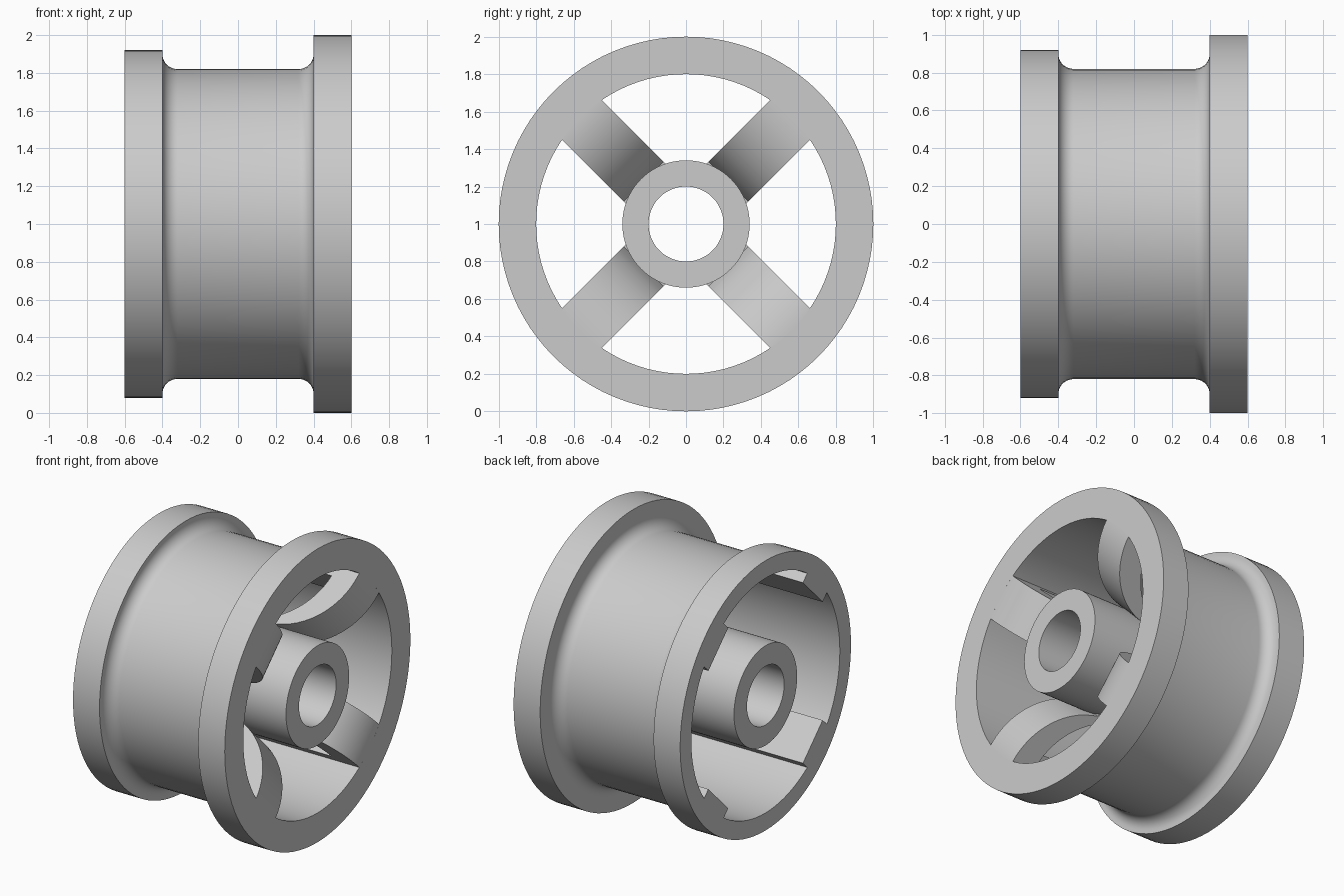
import bpy
import bmesh
import math
from mathutils import Matrix, Vector

cube = bpy.data.objects.get("Cube")
if cube:
    bpy.data.objects.remove(cube, do_unlink=True)

grey = bpy.data.materials.new("plain grey")
grey.use_nodes = True
colour = (0.6, 0.6, 0.6, 1)
grey.diffuse_color = colour
grey.node_tree.nodes["Principled BSDF"].inputs["Base Color"].default_value = colour

AXLE = Vector((0, 0, 1))
HALF = 0.6          # half the wheel width
BORE = 0.8          # inside radius of the rim
HUB = 0.34          # outside radius of the hub
SEGMENTS = 96


def finish(name, bm):
    bmesh.ops.recalc_face_normals(bm, faces=bm.faces)
    mesh = bpy.data.meshes.new(name)
    bm.to_mesh(mesh)
    bm.free()
    mesh.materials.append(grey)
    obj = bpy.data.objects.new(name, mesh)
    obj.location = AXLE
    bpy.context.collection.objects.link(obj)
    bpy.ops.object.select_all(action="DESELECT")
    obj.select_set(True)
    bpy.context.view_layer.objects.active = obj
    bpy.ops.object.shade_smooth_by_angle(angle=math.radians(30))
    return obj


def lathe(name, profile):
    """Spin a closed (x, radius) outline about the axle."""
    bm = bmesh.new()
    verts = [bm.verts.new((x, 0, r)) for x, r in profile]
    edges = [bm.edges.new((a, b)) for a, b in zip(verts, verts[1:] + verts[:1])]
    bmesh.ops.spin(bm, geom=verts + edges, cent=(0, 0, 0), axis=(1, 0, 0),
                   angle=math.tau, steps=SEGMENTS, use_merge=True)
    bmesh.ops.remove_doubles(bm, verts=bm.verts, dist=1e-5)
    return finish(name, bm)


def arc(cx, cr, radius, start, end, steps):
    angles = [math.radians(start + (end - start) * i / steps) for i in range(steps + 1)]
    return [(cx + radius * math.cos(a), cr + radius * math.sin(a)) for a in angles]


# Rim: two flanges of different height, joined to the barrel by fillets
rim = [(-HALF, BORE), (-HALF, 0.92), (-0.4, 0.92)]
rim += arc(-0.32, 0.9, 0.08, 180, 270, 10)
rim += arc(0.32, 0.9, 0.08, 270, 360, 10)
rim += [(0.4, 1.0), (HALF, 1.0), (HALF, BORE)]
lathe("rim", rim)

# Hub: a plain tube for the axle
lathe("hub", [(-HALF, 0.2), (-HALF, HUB), (HALF, HUB), (HALF, 0.2)])

# Spoke outline: curved web, with a rib running back along the bore
CURVE = 0.486
THICK = 0.17
RIB = 0.72


def web_front(r):
    return HALF - CURVE + math.sqrt(CURVE ** 2 - (BORE - r) ** 2)


STEPS = 20
ROOT = 0.32
front = [BORE + (ROOT - BORE) * i / STEPS for i in range(STEPS + 1)]
back = [ROOT + (RIB - ROOT) * i / STEPS for i in range(STEPS + 1)]
outline = [(web_front(r), r) for r in front]
outline += [(web_front(ROOT), 0.28), (web_front(ROOT) - THICK, 0.28)]
outline += [(web_front(r) - THICK, r) for r in back]
outline += [(-HALF, RIB), (-HALF, BORE + 0.002), (HALF, BORE + 0.002)]

for i, name in enumerate(["upper_back", "upper_front", "lower_front", "lower_back"]):
    bm = bmesh.new()
    face = bm.faces.new([bm.verts.new((x, -0.15, r)) for x, r in outline])
    side = bmesh.ops.extrude_face_region(bm, geom=[face])["geom"]
    moved = [v for v in side if isinstance(v, bmesh.types.BMVert)]
    bmesh.ops.translate(bm, verts=moved, vec=(0, 0.3, 0))
    turn = Matrix.Rotation(math.radians(-45 + 90 * i), 4, "X")
    bmesh.ops.transform(bm, matrix=turn, verts=bm.verts)
    finish(name + "_spoke", bm)
